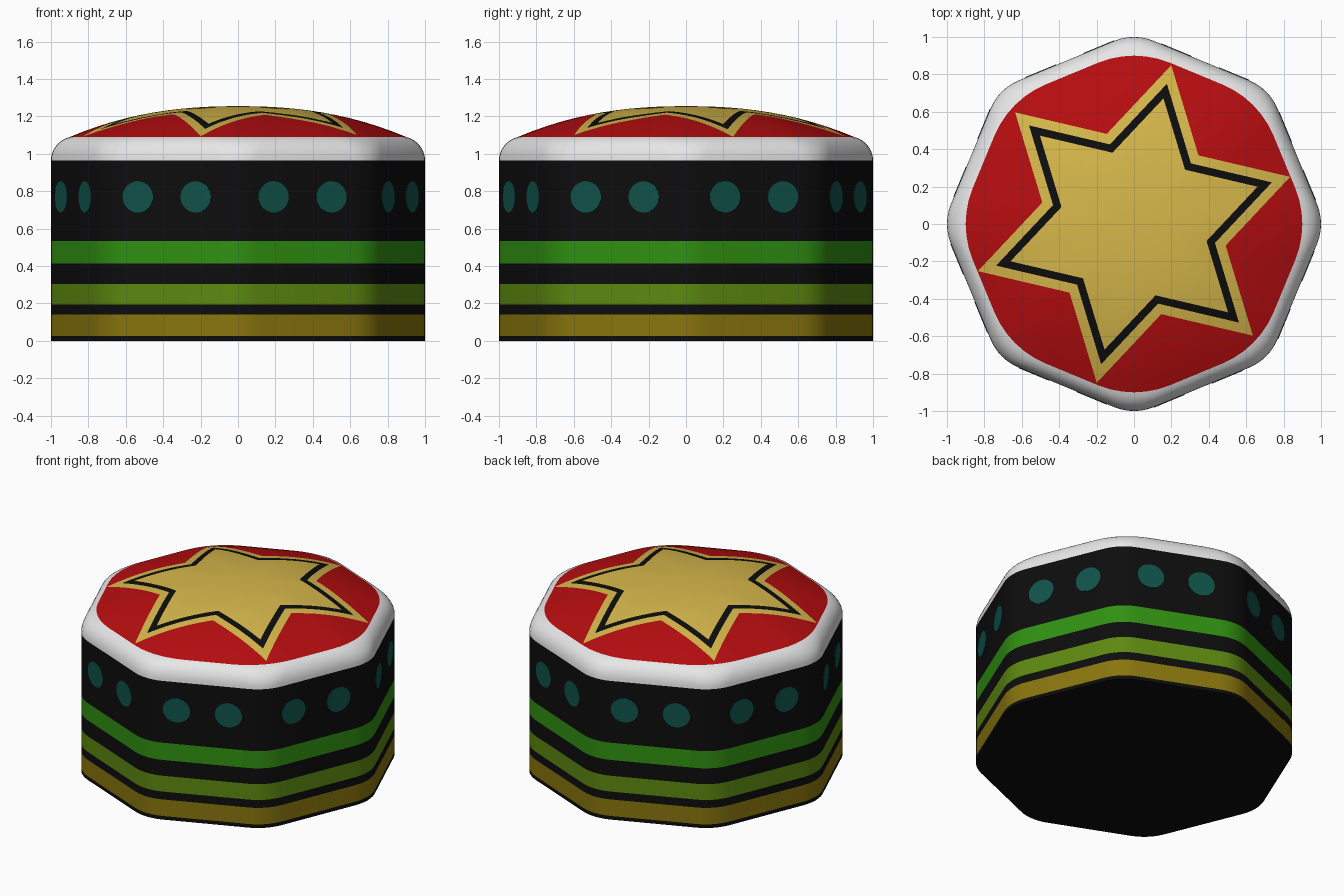
import bpy, bmesh, math
from mathutils import Vector

cube = bpy.data.objects.get("Cube")
if cube:
    bpy.data.objects.remove(cube, do_unlink=True)


def material(name, rgb):
    m = bpy.data.materials.new(name)
    m.use_nodes = True
    m.diffuse_color = (*rgb, 1)
    m.node_tree.nodes["Principled BSDF"].inputs["Base Color"].default_value = (*rgb, 1)
    return m


BLACK = material("black", (0.004, 0.004, 0.004))
GOLD = material("dark gold", (0.25, 0.18, 0.004))
OLIVE = material("olive green", (0.11, 0.25, 0.005))
GREEN = material("bright green", (0.03, 0.28, 0.006))
TEAL = material("dark teal", (0.005, 0.085, 0.068))
WHITE = material("white", (0.8, 0.8, 0.8))
RED = material("red", (0.47, 0.004, 0.005))
YELLOW = material("yellow", (0.68, 0.48, 0.07))

SIDES = 8
HALF = math.pi / SIDES
APOTHEM = 0.945


def outline(apothem, reach, steps=6):
    """Octagon with rounded corners that reach the given radius."""
    sharp = apothem / math.cos(HALF)
    rho = (sharp - reach) / (1 / math.cos(HALF) - 1)
    pts = []
    for k in range(SIDES):
        a = 2 * HALF * k
        centre = (sharp - rho / math.cos(HALF)) * Vector((math.cos(a), math.sin(a)))
        for i in range(steps + 1):
            b = a - HALF + 2 * HALF * i / steps
            pts.append(centre + rho * Vector((math.cos(b), math.sin(b))))
    return pts


def finish(name, bm, mats, angle=40):
    bmesh.ops.recalc_face_normals(bm, faces=bm.faces)
    me = bpy.data.meshes.new(name)
    bm.to_mesh(me)
    bm.free()
    for m in mats:
        me.materials.append(m)
    ob = bpy.data.objects.new(name, me)
    bpy.context.collection.objects.link(ob)
    bpy.ops.object.select_all(action="DESELECT")
    ob.select_set(True)
    bpy.context.view_layer.objects.active = ob
    bpy.ops.object.shade_smooth_by_angle(angle=math.radians(angle))
    return ob


def add_ring(bm, pts, z):
    return [bm.verts.new((p.x, p.y, z)) for p in pts]


def bridge(bm, low, high, index=0):
    n = len(low)
    for i in range(n):
        j = (i + 1) % n
        bm.faces.new((low[i], low[j], high[j], high[i])).material_index = index


# Striped wall with a closed base
wall_mats = [BLACK, GOLD, OLIVE, GREEN]
bands = [(0.025, 0), (0.14, 1), (0.195, 0), (0.305, 2), (0.415, 0), (0.535, 3), (0.965, 0)]
bm = bmesh.new()
wall_outline = outline(APOTHEM, 1.0)
low = add_ring(bm, wall_outline, 0)
bm.faces.new(low)
for z, index in bands:
    high = add_ring(bm, wall_outline, z)
    bridge(bm, low, high, index)
    low = high
finish("striped_wall", bm, wall_mats)

# Rounded white shoulder
bm = bmesh.new()
low = add_ring(bm, wall_outline, 0.965)
steps = 8
for i in range(1, steps + 1):
    t = math.radians(75) * i / steps
    inset = (1 - math.cos(t)) / (1 - math.cos(math.radians(75)))
    z = 0.965 + 0.125 * math.sin(t) / math.sin(math.radians(75))
    high = add_ring(bm, outline(APOTHEM - 0.075 * inset, 1 - 0.1 * inset), z)
    bridge(bm, low, high)
    low = high
finish("white_shoulder", bm, [WHITE])

# Shallow dome
bm = bmesh.new()
rim = outline(APOTHEM - 0.075, 0.9)
rings = 12
low = add_ring(bm, rim, 1.09)
for i in range(1, rings):
    s = 1 - i / rings
    high = add_ring(bm, [p * s for p in rim], 1.255 - 0.165 * s ** 2.3)
    bridge(bm, low, high)
    low = high
tip = bm.verts.new((0, 0, 1.255))
for i in range(len(low)):
    bm.faces.new((low[i], low[(i + 1) % len(low)], tip))

# Nested six-pointed stars cut into the dome
TURN = math.radians(16.8)
normals = [Vector((math.cos(TURN + k * math.pi / 3), math.sin(TURN + k * math.pi / 3), 0))
           for k in range(6)]
stars = [(0.436, 1), (0.385, 2), (0.345, 1)]
for dist, _ in stars:
    for n in normals:
        bmesh.ops.bisect_plane(bm, geom=bm.verts[:] + bm.edges[:] + bm.faces[:],
                               dist=1e-5, plane_co=n * dist, plane_no=n)


def in_star(p, dist):
    """A hexagram is the union of two triangles."""
    return any(all(p.dot(n) < dist for n in normals[k::2]) for k in (0, 1))


for f in bm.faces:
    c = f.calc_center_median()
    for dist, index in stars:
        if in_star(c, dist):
            f.material_index = index
finish("star_dome", bm, [RED, YELLOW, BLACK])

# A pair of round spots on each side panel
bm = bmesh.new()
for k in range(SIDES):
    a = HALF * (2 * k + 1)
    out = Vector((math.cos(a), math.sin(a), 0))
    along = Vector((-math.sin(a), math.cos(a), 0))
    shift = 0.02 if k == 0 else 0
    for offset in (-0.187, 0.148):
        rings_pair = []
        for depth in (-0.002, 0.003):
            centre = out * (APOTHEM + depth) + along * (offset + shift) + Vector((0, 0, 0.77))
            rings_pair.append([bm.verts.new(centre + along * 0.088 * math.cos(t)
                                            + Vector((0, 0, 0.084 * math.sin(t))))
                               for t in (math.tau * i / 32 for i in range(32))])
        bridge(bm, *rings_pair)
        bm.faces.new(rings_pair[1])
finish("side_spots", bm, [TEAL], 30)
